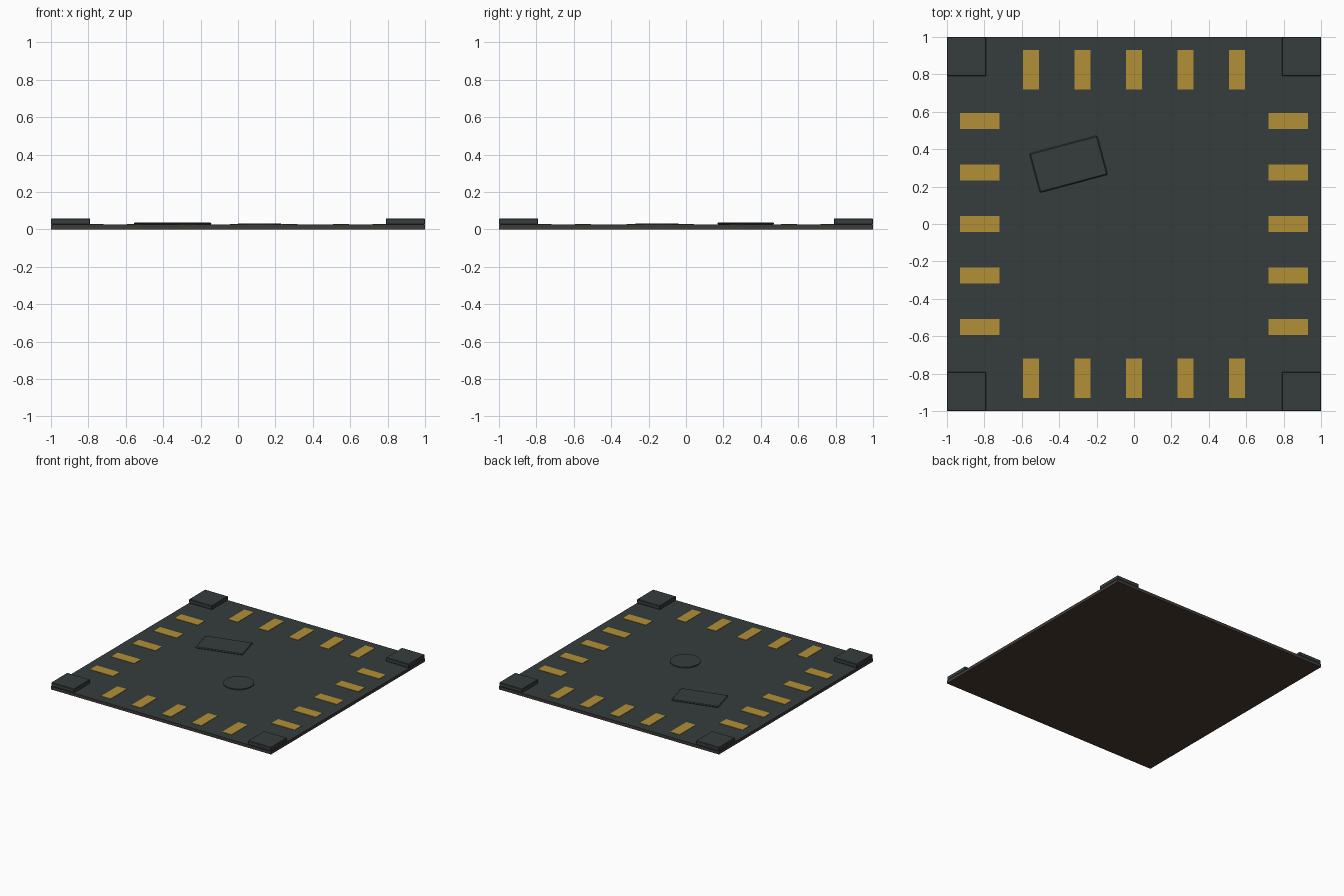
import bpy
import math

cube = bpy.data.objects.get("Cube")
if cube:
    bpy.data.objects.remove(cube, do_unlink=True)


def material(name, colour):
    mat = bpy.data.materials.new(name)
    mat.use_nodes = True
    mat.diffuse_color = (*colour, 1)
    bsdf = next(n for n in mat.node_tree.nodes if n.type == "BSDF_PRINCIPLED")
    bsdf.inputs["Base Color"].default_value = (*colour, 1)
    return mat


charcoal = material("charcoal", (0.037, 0.046, 0.046))
gold = material("gold", (0.45, 0.28, 0.038))
brown = material("dark brown", (0.07, 0.042, 0.033))

BASE_TOP, BOARD_TOP = 0.012, 0.025


def finish(obj, name, mat, bevel):
    obj.name = name
    obj.data.materials.append(mat)
    if bevel:
        mod = obj.modifiers.new("edge", "BEVEL")
        mod.width = bevel
        mod.segments = 1
    return obj


def slab(name, mat, x, y, width, depth, bottom, top, angle=0, bevel=0):
    """Flat box given by its centre, plan size and height range."""
    bpy.ops.mesh.primitive_cube_add(size=1, location=(x, y, (bottom + top) / 2))
    obj = bpy.context.object
    obj.scale = (width, depth, top - bottom)
    bpy.ops.object.transform_apply(location=False, rotation=False, scale=True)
    obj.rotation_euler.z = math.radians(angle)
    return finish(obj, name, mat, bevel)


# Layered square tile
slab("base_layer", brown, 0, 0, 2, 2, 0, BASE_TOP)
slab("top_plate", charcoal, 0, 0, 2, 2, BASE_TOP, BOARD_TOP)

# Raised corner blocks
for sx in (-1, 1):
    for sy in (-1, 1):
        slab("corner_block", charcoal, sx * 0.895, sy * 0.895, 0.21, 0.21,
             BOARD_TOP, 0.058, bevel=0.004)

# Five gold pads along each side
for i in range(-2, 3):
    along = i * 0.275
    for side in (-0.825, 0.825):
        slab("gold_pad", gold, along, side, 0.086, 0.21, BOARD_TOP, 0.028)
        slab("gold_pad", gold, side, along, 0.21, 0.086, BOARD_TOP, 0.028)

# Tilted raised panel
slab("tilted_panel", charcoal, -0.35, 0.32, 0.376, 0.217,
     BOARD_TOP, 0.037, angle=15, bevel=0.006)

# Low round disc
bpy.ops.mesh.primitive_cylinder_add(vertices=32, radius=0.115,
                                    depth=0.032 - BOARD_TOP,
                                    location=(0.115, -0.155, (0.032 + BOARD_TOP) / 2))
bpy.ops.object.shade_smooth_by_angle()
finish(bpy.context.object, "round_disc", charcoal, 0)
